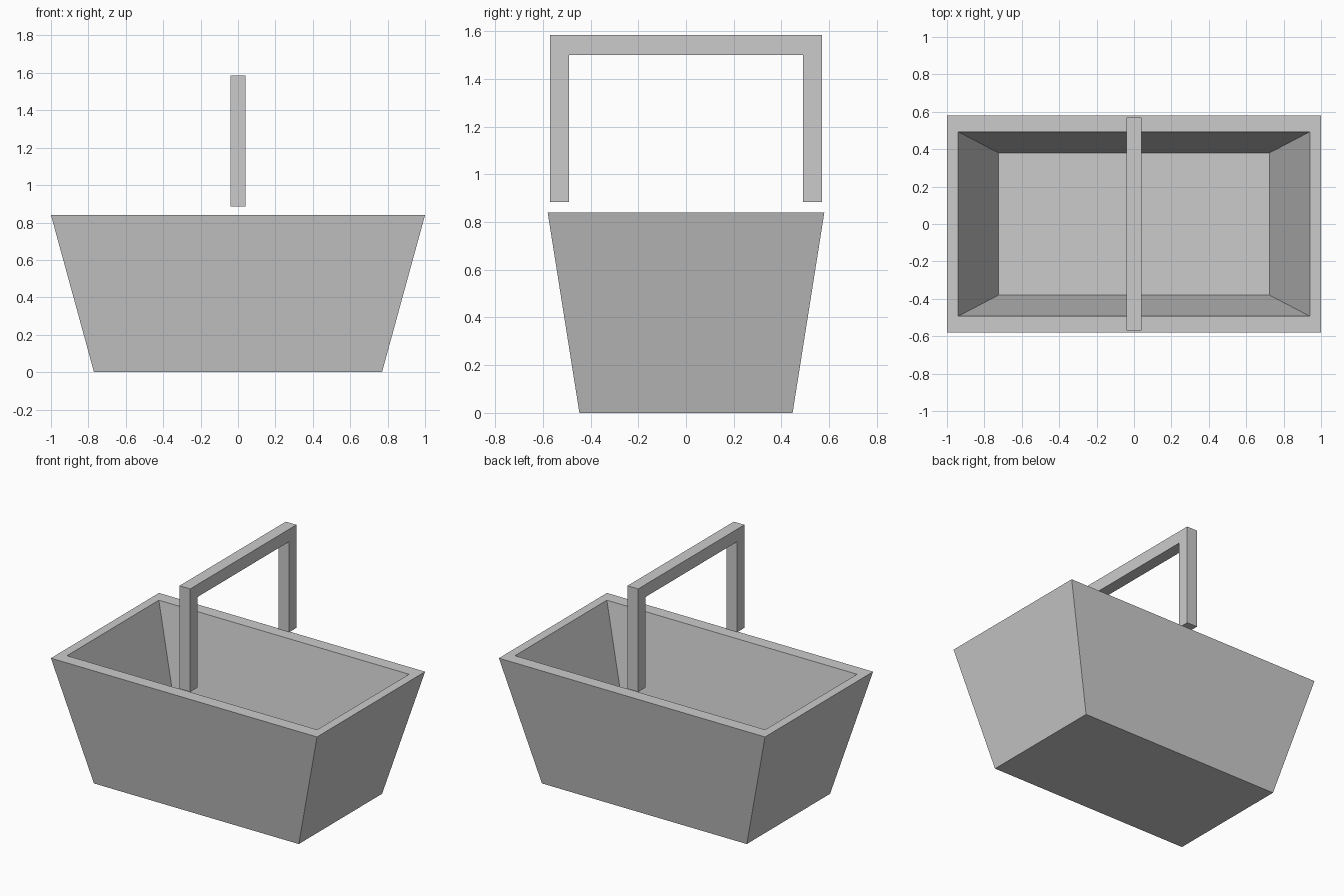
import bpy
import bmesh

if "Cube" in bpy.data.objects:
    bpy.data.objects.remove(bpy.data.objects["Cube"])


def finish(bm, name):
    bmesh.ops.recalc_face_normals(bm, faces=bm.faces)
    mesh = bpy.data.meshes.new(name)
    bm.to_mesh(mesh)
    bm.free()
    obj = bpy.data.objects.new(name, mesh)
    bpy.context.collection.objects.link(obj)
    return obj


def ring(bm, hx, hy, z):
    return [bm.verts.new((sx * hx, sy * hy, z))
            for sx, sy in ((-1, -1), (1, -1), (1, 1), (-1, 1))]


# Basket: tapered box lofted up the outside, over the rim and down the inside
bm = bmesh.new()
sections = [(0.77, 0.447, 0), (1.0, 0.58, 0.84), (0.94, 0.493, 0.84), (0.724, 0.38, 0.11)]
rings = [ring(bm, *s) for s in sections]
for a, b in zip(rings, rings[1:]):
    for i in range(4):
        j = (i + 1) % 4
        bm.faces.new((a[i], a[j], b[j], b[i]))
bm.faces.new(rings[0])
bm.faces.new(rings[-1])
finish(bm, "basket")

# Handle: square arch profile in the YZ plane, extruded along x
bm = bmesh.new()
half = [(0.57, 0.885), (0.57, 1.585)]
inner = [(0.49, 1.50), (0.49, 0.885)]
profile = (half + [(-y, z) for y, z in reversed(half)]
           + [(-y, z) for y, z in reversed(inner)] + inner)
face = bm.faces.new([bm.verts.new((-0.04, y, z)) for y, z in profile])
res = bmesh.ops.extrude_face_region(bm, geom=[face])
verts = [g for g in res["geom"] if isinstance(g, bmesh.types.BMVert)]
bmesh.ops.translate(bm, verts=verts, vec=(0.08, 0, 0))
finish(bm, "handle")
